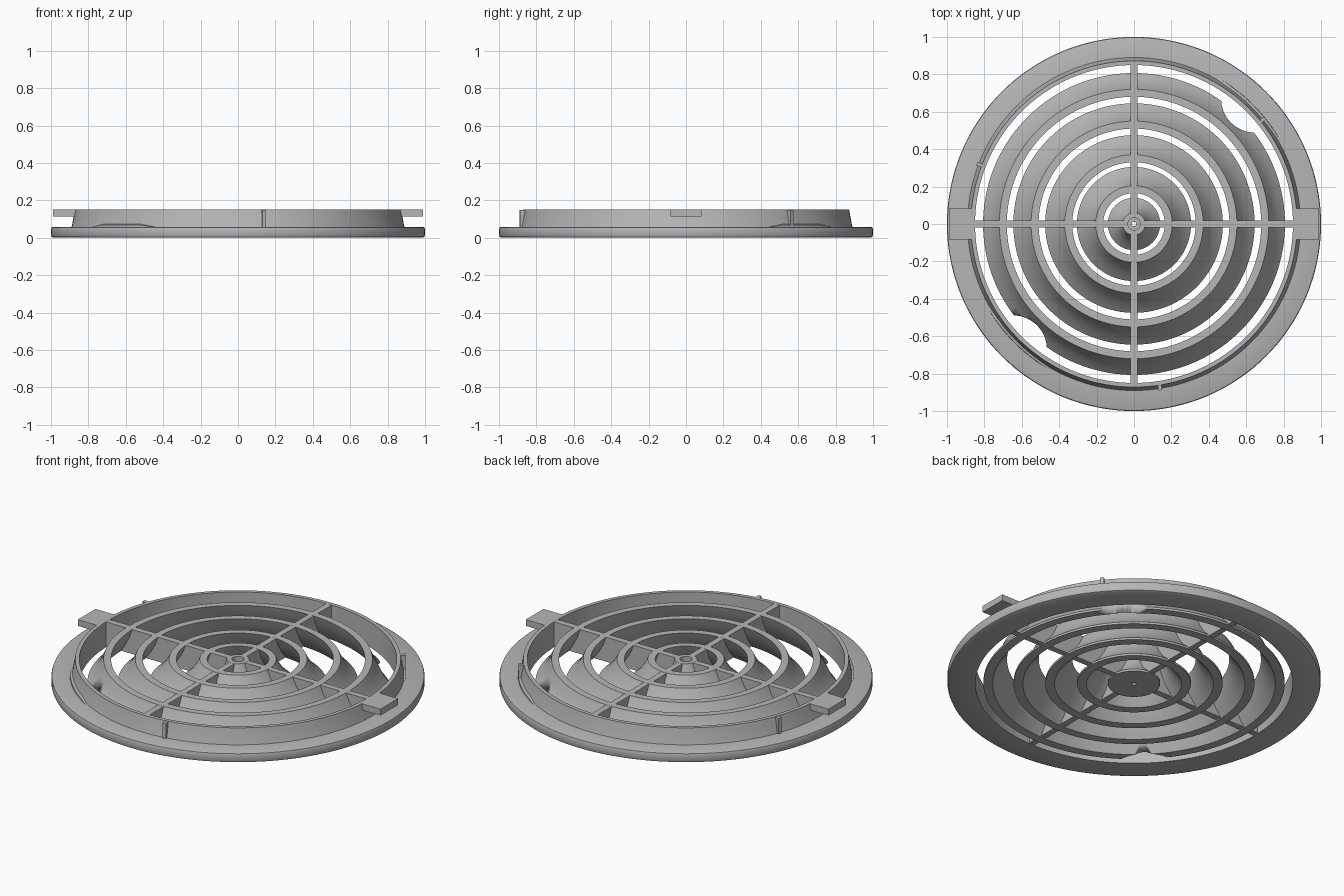
import bpy, bmesh
from math import sin, cos, pi, radians
from mathutils import Matrix

cube = bpy.data.objects.get("Cube")
if cube:
    bpy.data.objects.remove(cube)

mat = bpy.data.materials.new("grey plastic")
mat.use_nodes = True
grey = (0.47, 0.47, 0.47, 1)
mat.diffuse_color = grey
mat.node_tree.nodes["Principled BSDF"].inputs["Base Color"].default_value = grey

TOP = 0.15
SEG = 144


def finish(name, bm):
    bmesh.ops.recalc_face_normals(bm, faces=bm.faces)
    mesh = bpy.data.meshes.new(name)
    bm.to_mesh(mesh)
    bm.free()
    obj = bpy.data.objects.new(name, mesh)
    bpy.context.collection.objects.link(obj)
    mesh.materials.append(mat)
    bpy.ops.object.select_all(action="DESELECT")
    obj.select_set(True)
    bpy.context.view_layer.objects.active = obj
    bpy.ops.object.shade_smooth_by_angle(angle=radians(30))
    return obj


def revolve(name, profile):
    """Turn a closed (radius, height) profile around z."""
    bm = bmesh.new()
    rings = []
    for i in range(SEG):
        a = 2 * pi * i / SEG
        rings.append([bm.verts.new((r * cos(a), r * sin(a), z)) for r, z in profile])
    n = len(profile)
    for i in range(SEG):
        p, q = rings[i], rings[(i + 1) % SEG]
        for j in range(n):
            k = (j + 1) % n
            bm.faces.new((p[j], q[j], q[k], p[k]))
    return finish(name, bm)


def radial_box(name, r0, r1, width, z0, z1, degrees):
    """Box lying along a radius at the given angle."""
    bm = bmesh.new()
    m = (Matrix.Rotation(radians(degrees), 4, "Z")
         @ Matrix.Translation(((r0 + r1) / 2, 0, (z0 + z1) / 2))
         @ Matrix.Diagonal((r1 - r0, width, z1 - z0, 1)))
    bmesh.ops.create_cube(bm, size=1, matrix=m)
    return finish(name, bm)


# Flat flange with softened rim, and the tapered collar on it
revolve("flange", [(0.85, 0), (0.985, 0), (0.996, 0.005), (1, 0.015), (1, 0.045),
                   (0.997, 0.055), (0.99, 0.058), (0.85, 0.058)])
revolve("collar", [(0.85, 0.02), (0.893, 0.05), (0.888, 0.065),
                   (0.872, TOP), (0.85, TOP)])

# Conical louvre rings, flaring out towards the bottom
louvres = []
for i, (inner, outer) in enumerate([(0.165, 0.305), (0.33, 0.475),
                                    (0.51, 0.645), (0.68, 0.807)]):
    crest = inner + 0.04
    flare = outer - crest
    louvres.append(revolve(f"louvre_{i + 1}", [
        (outer - 0.05, 0), (outer, 0), (outer, 0.012),
        (crest + flare * 0.58, 0.05), (crest + flare * 0.24, 0.1), (crest, TOP),
        (inner, TOP), (inner + flare * 0.2, 0.1), (inner + flare * 0.5, 0.05)]))

# Hub with a cup on top and a pinhole below
revolve("hub", [(0.012, 0), (0.14, 0), (0.14, 0.012), (0.1, 0.05), (0.075, 0.1),
                (0.06, TOP), (0.033, TOP), (0.033, 0.04), (0.012, 0.04)])

# Spokes, and the two locking tabs on the sides
for i in range(4):
    radial_box(f"spoke_{i + 1}", 0.048, 0.86, 0.036, 0.005, TOP - 0.0005, 90 * i)
for side, angle in (("left", 0), ("right", 180)):
    radial_box(f"{side}_tab", 0.855, 0.99, 0.165, 0.113, TOP, angle)

# Small ribs spaced evenly around the collar
for i in range(3):
    radial_box(f"rib_{i + 1}", 0.86, 0.9, 0.02, 0.055, TOP - 0.002, 39 + 120 * i)

# Low swelling at the foot of the collar, and a notch in the outer louvre below it
for i, angle in enumerate((45, 225)):
    bm = bmesh.new()
    sections = []
    for s in range(25):
        t = s / 24
        a = radians(angle - 15 + 30 * t)
        lift = 0.022 * min(1, 5 * min(t, 1 - t))
        points = [(0.86, 0.05), (0.902, 0.05), (0.9, 0.058 + lift * 0.5), (0.86, 0.06 + lift)]
        sections.append([bm.verts.new((r * cos(a), r * sin(a), z)) for r, z in points])
    for p, q in zip(sections, sections[1:]):
        for j in range(4):
            k = (j + 1) % 4
            bm.faces.new((p[j], q[j], q[k], p[k]))
    bm.faces.new(sections[0])
    bm.faces.new(sections[-1])
    finish(f"collar_swelling_{i + 1}", bm)

    bm = bmesh.new()
    a = radians(angle + 1)
    bmesh.ops.create_cone(bm, cap_ends=True, segments=64, radius1=0.18, radius2=0.18, depth=0.6,
                          matrix=Matrix.Translation((0.93 * cos(a), 0.93 * sin(a), 0)))
    cutter = finish(f"notch_cutter_{i + 1}", bm)
    cutter.hide_render = True
    cutter.hide_set(True)
    cutter.display_type = "WIRE"
    cut = louvres[-1].modifiers.new("notch", "BOOLEAN")
    cut.operation = "DIFFERENCE"
    cut.solver = "EXACT"
    cut.object = cutter

# Apply the notches and drop the cutters
bpy.ops.object.select_all(action="DESELECT")
outer_louvre = louvres[-1]
outer_louvre.select_set(True)
bpy.context.view_layer.objects.active = outer_louvre
for modifier in [m.name for m in outer_louvre.modifiers if m.type == "BOOLEAN"]:
    bpy.ops.object.modifier_move_to_index(modifier=modifier, index=0)
    bpy.ops.object.modifier_apply(modifier=modifier)
for obj in [o for o in bpy.data.objects if o.name.startswith("notch_cutter")]:
    bpy.data.objects.remove(obj)
